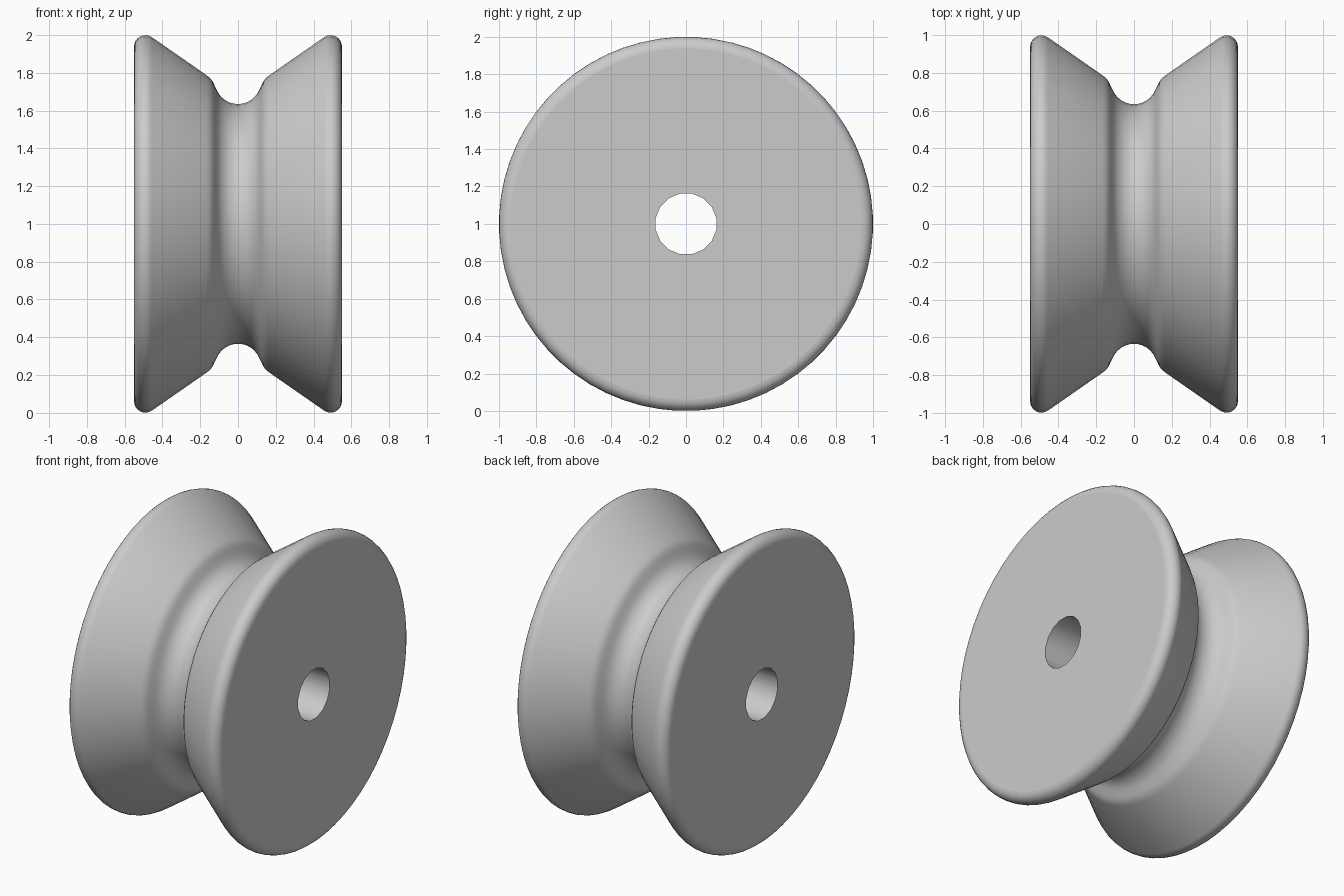
import bpy, bmesh
from math import sin, cos, pi, radians

cube = bpy.data.objects.get("Cube")
if cube:
    bpy.data.objects.remove(cube, do_unlink=True)

SIDES, BORE_SIDES = 64, 16
HALF_WIDTH, BORE_RADIUS, AXLE_Z = 0.55, 0.165, 1.0


def arc(cx, cr, radius, start, end, steps):
    """Points (x, radius) along a circular arc, angles in degrees."""
    angles = [radians(start + (end - start) * i / steps) for i in range(steps + 1)]
    return [(cx + radius * cos(a), cr + radius * sin(a)) for a in angles]


def ring(bm, x, radius, sides):
    """A ring of vertices around the x axis."""
    turn = [2 * pi * (i + 0.5) / sides for i in range(sides)]
    return [bm.verts.new((x, radius * cos(a), AXLE_Z + radius * sin(a))) for a in turn]


def lathe(bm, profile, sides):
    """Skin a profile of (x, radius) points; return the rings."""
    rings = [ring(bm, x, r, sides) for x, r in profile]
    for a, b in zip(rings, rings[1:]):
        for i in range(sides):
            j = (i + 1) % sides
            bm.faces.new((a[i], a[j], b[j], b[i])).smooth = True
    return rings


def loop_edges(bm, verts):
    return [bm.edges.get((v, verts[i - 1])) for i, v in enumerate(verts)]


# Half profile: rounded groove, soft shoulder, cone and rounded rim
half = arc(0, 0.757, 0.122, -90, -22, 6)
half += [(0.126, 0.738), (0.136, 0.758), (0.15, 0.775), (0.168, 0.789)]
half += arc(0.49, 0.94, 0.06, 124, 0, 8)
profile = [(-x, r) for x, r in reversed(half[1:])] + half

bm = bmesh.new()
outer = lathe(bm, profile, SIDES)
bore = lathe(bm, [(-HALF_WIDTH, BORE_RADIUS), (HALF_WIDTH, BORE_RADIUS)], BORE_SIDES)

# Flat side faces between the rim and the bore
for end in (0, -1):
    edges = loop_edges(bm, outer[end]) + loop_edges(bm, bore[end])
    bmesh.ops.triangle_fill(bm, edges=edges, use_beauty=True)
bmesh.ops.recalc_face_normals(bm, faces=bm.faces)
for face in bm.faces:
    face.smooth = abs(face.normal.x) < 0.999

mesh = bpy.data.meshes.new("grooved_roller")
bm.to_mesh(mesh)
bm.free()
roller = bpy.data.objects.new("grooved_roller", mesh)
bpy.context.collection.objects.link(roller)

# Plain grey finish
grey = bpy.data.materials.new("light_grey")
grey.use_nodes = True
colour = (0.6, 0.6, 0.6, 1)
grey.diffuse_color = colour
grey.node_tree.nodes["Principled BSDF"].inputs["Base Color"].default_value = colour
mesh.materials.append(grey)
